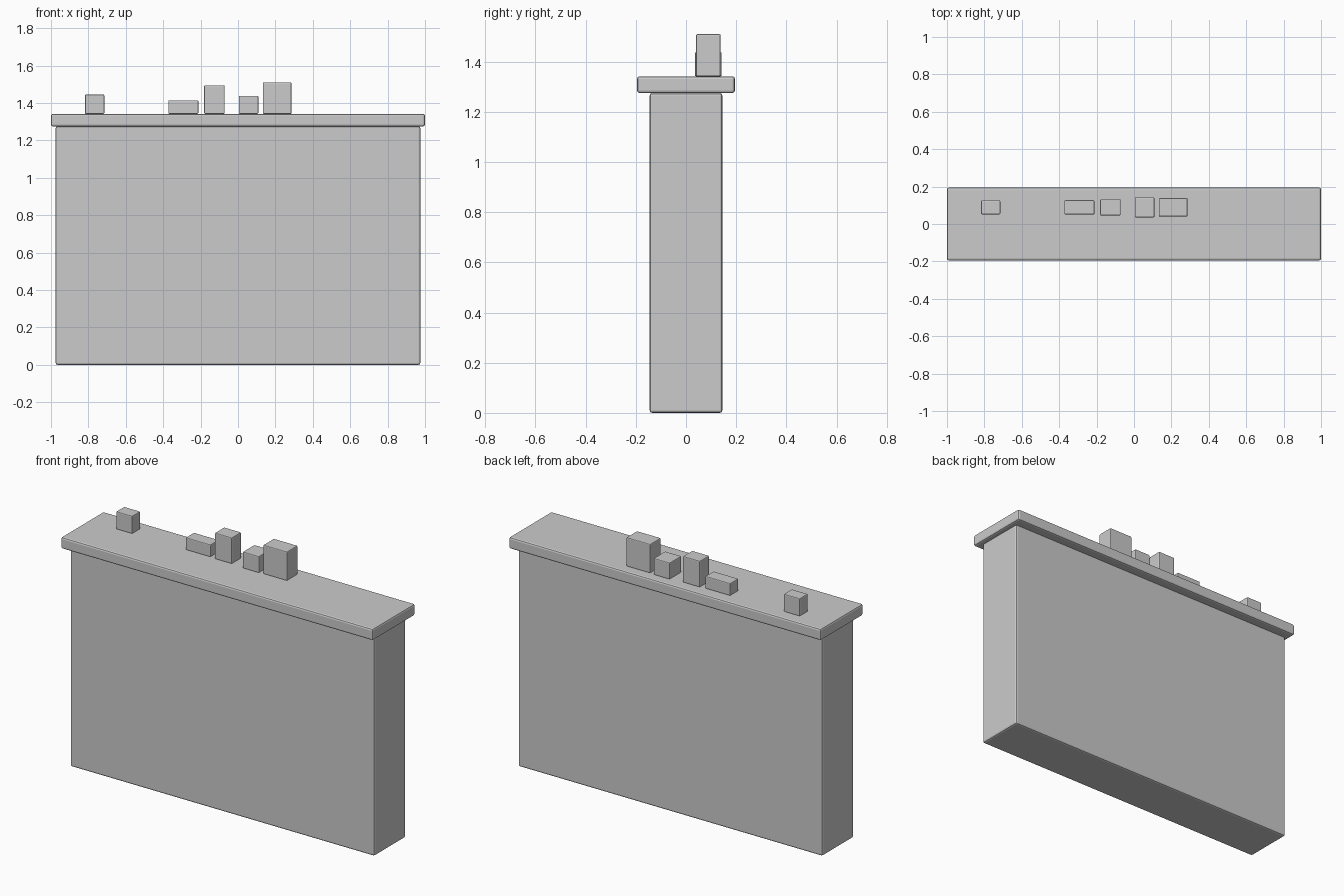
import bpy

if "Cube" in bpy.data.objects:
    bpy.data.objects.remove(bpy.data.objects["Cube"])


def box(name, x, y, z, bevel):
    """Bevelled box given its (min, max) range on each axis."""
    ranges = (x, y, z)
    bpy.ops.mesh.primitive_cube_add(size=1, location=[(a + b) / 2 for a, b in ranges])
    ob = bpy.context.object
    ob.name = name
    ob.scale = [b - a for a, b in ranges]
    bpy.ops.object.transform_apply(location=False, rotation=False, scale=True)
    mod = ob.modifiers.new("edge_bevel", "BEVEL")
    mod.width = bevel
    mod.segments = 2
    return ob


WALL_TOP = 1.275
SLAB_TOP = 1.342

# Main wall and overhanging top slab
box("wall_body", (-0.975, 0.975), (-0.145, 0.145), (0, WALL_TOP), 0.01)
box("top_slab", (-1.0, 1.0), (-0.195, 0.195), (WALL_TOP, SLAB_TOP), 0.01)

# Small boxes along the back of the slab: x range, depth, top height
ITEMS = [
    (-0.818, -0.715, 0.074, 1.445),
    (-0.372, -0.212, 0.076, 1.414),
    (-0.181, -0.072, 0.086, 1.494),
    (0.005, 0.109, 0.107, 1.438),
    (0.133, 0.286, 0.098, 1.510),
]
ITEM_Y = 0.089
for i, (x0, x1, depth, top) in enumerate(ITEMS, 1):
    box(f"shelf_box_{i}", (x0, x1), (ITEM_Y - depth / 2, ITEM_Y + depth / 2),
        (SLAB_TOP, top), 0.005)
